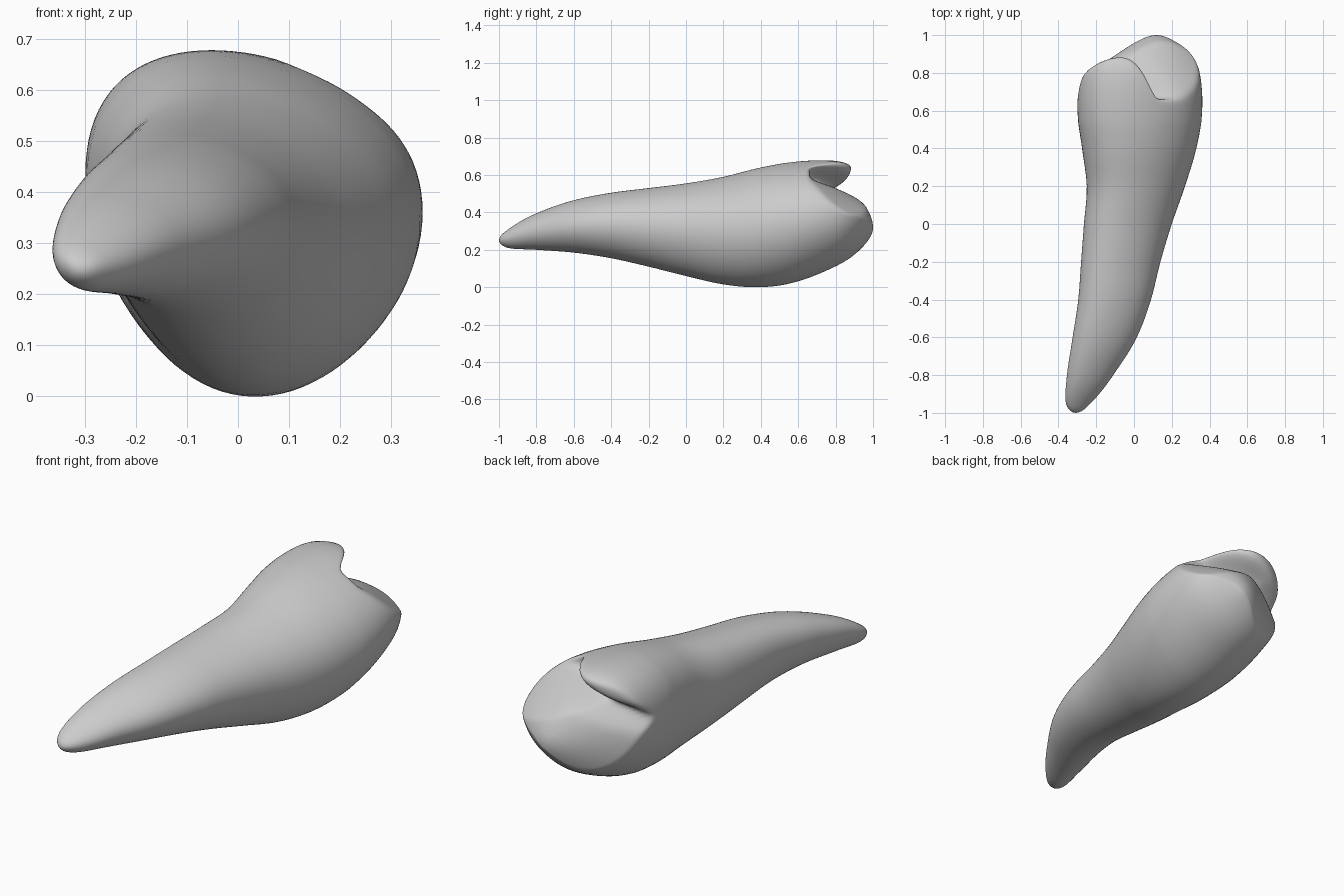
import bpy, bmesh
from math import sin, cos, pi, sqrt, exp

cube = bpy.data.objects.get("Cube")
if cube:
    bpy.data.objects.remove(cube)

SIDES, LENGTH_RINGS, CROWN_RINGS, CAP_RINGS = 96, 44, 16, 26

# Outline stations: y, left x, right x, bottom z, top z
OUTLINE = [
    (-1.00, -0.31, -0.31, 0.25, 0.25),
    (-0.95, -0.36, -0.23, 0.21, 0.31),
    (-0.80, -0.355, -0.11, 0.20, 0.395),
    (-0.60, -0.325, 0.015, 0.185, 0.465),
    (-0.40, -0.295, 0.09, 0.155, 0.505),
    (-0.20, -0.28, 0.14, 0.11, 0.53),
    (0.00, -0.265, 0.20, 0.06, 0.555),
    (0.20, -0.25, 0.27, 0.015, 0.59),
    (0.40, -0.275, 0.33, 0.00, 0.64),
    (0.60, -0.30, 0.362, 0.03, 0.673),
    (0.80, -0.285, 0.35, 0.11, 0.677),
    (0.90, -0.25, 0.31, 0.17, 0.65),
    (1.00, -0.15, 0.20, 0.27, 0.60),
]
KNOTS = [sqrt(row[0] + 1) for row in OUTLINE]   # rounds off the root tip


def outline(y):
    """Smoothly interpolated left, right, bottom and top at y."""
    s = min(sqrt(max(y + 1, 0)), KNOTS[-1])
    i = max(k for k in range(len(KNOTS) - 1) if KNOTS[k] <= s)
    h = KNOTS[i + 1] - KNOTS[i]
    t = (s - KNOTS[i]) / h

    def slope(k, c):
        a, b = max(k - 1, 0), min(k + 1, len(KNOTS) - 1)
        return (OUTLINE[b][c] - OUTLINE[a][c]) / (KNOTS[b] - KNOTS[a])

    result = []
    for c in range(1, 5):
        p, q = OUTLINE[i][c], OUTLINE[i + 1][c]
        m, n = slope(i, c) * h, slope(i + 1, c) * h
        result.append(p + t * (m + t * (3 * (q - p) - 2 * m - n + t * (m + n - 2 * (q - p)))))
    return result


def wall(angle, y):
    """Point on the skewed oval cross-section, bulging to the upper left."""
    left, right, bottom, top = outline(y)
    skew = 0.13 - 0.13 * cos(angle) + 0.1 * sin(angle)
    x = (left + right) / 2 + (right - left) / 2 * cos(angle)
    z = (bottom + top) / 2 + (top - bottom) / 2 * sin(angle - skew)
    return x, y, z


def biting_height(x, z):
    """Main cusp, thin upper cusp and the groove between them."""
    main = 1.0 - 0.75 * (sqrt((x - 0.12) ** 2 + (z - 0.32) ** 2 + 0.01) - 0.1)
    main -= max(0, z + 0.35 * x - 0.48)
    upper = 0.885 - 6 * max(0, x + 0.06) ** 2 - 2 * min(0, x + 0.06) ** 2
    across = z - (0.56 + 0.37 * x)
    t = min(max(across / 0.07, 0), 1)
    t = t * t * (3 - 2 * t)
    depth = 0.065 + 0.03 * min(max((x + 0.05) / 0.2, 0), 1)
    groove = depth * exp(-(across / 0.05) ** 2)
    return max(main * (1 - t) + upper * t - groove, 0.66)


def rim_height(angle):
    y = 0.8
    for _ in range(30):
        x, _y, z = wall(angle, y)
        y += 0.4 * (biting_height(x, z) - y)
    return min(y, 0.99)


angles = [2 * pi * k / SIDES for k in range(SIDES)]
rims = [rim_height(a) for a in angles]
bm = bmesh.new()
rings = []

# Root and neck
for i in range(1, LENGTH_RINGS + 1):
    y = -1 + 1.4 * (i / LENGTH_RINGS) ** 1.6
    rings.append([bm.verts.new(wall(a, y)) for a in angles])

# Crown wall, ending at the uneven rim
for i in range(1, CROWN_RINGS + 1):
    f = i / CROWN_RINGS
    rings.append([bm.verts.new(wall(a, 0.4 + (r - 0.4) * f)) for a, r in zip(angles, rims)])

# Biting surface
rim_points = [v.co.copy() for v in rings[-1]]
cx, cz = 0.05, 0.37
for i in range(1, CAP_RINGS):
    f = 1 - i / CAP_RINGS
    ring = []
    for p in rim_points:
        x, z = cx + (p.x - cx) * f, cz + (p.z - cz) * f
        ring.append(bm.verts.new((x, biting_height(x, z), z)))
    rings.append(ring)

tip = bm.verts.new((-0.31, -1, 0.25))
middle = bm.verts.new((cx, biting_height(cx, cz), cz))
for k in range(SIDES):
    n = (k + 1) % SIDES
    bm.faces.new((tip, rings[0][k], rings[0][n]))
    bm.faces.new((middle, rings[-1][n], rings[-1][k]))
    for a, b in zip(rings, rings[1:]):
        bm.faces.new((a[k], b[k], b[n], a[n]))

# Soften the rim and cusps
crown = [v for v in bm.verts if v.co.y > 0.55]
for _ in range(4):
    bmesh.ops.smooth_vert(bm, verts=crown, factor=0.5,
                          use_axis_x=True, use_axis_y=True, use_axis_z=True)
bmesh.ops.recalc_face_normals(bm, faces=bm.faces)

mesh = bpy.data.meshes.new("tooth")
bm.to_mesh(mesh)
bm.free()
tooth = bpy.data.objects.new("tooth", mesh)
bpy.context.collection.objects.link(tooth)

grey = bpy.data.materials.new("plain grey")
grey.use_nodes = True
colour = (0.6, 0.6, 0.6, 1)
grey.diffuse_color = colour
grey.node_tree.nodes["Principled BSDF"].inputs["Base Color"].default_value = colour
mesh.materials.append(grey)
for face in mesh.polygons:
    face.use_smooth = True
